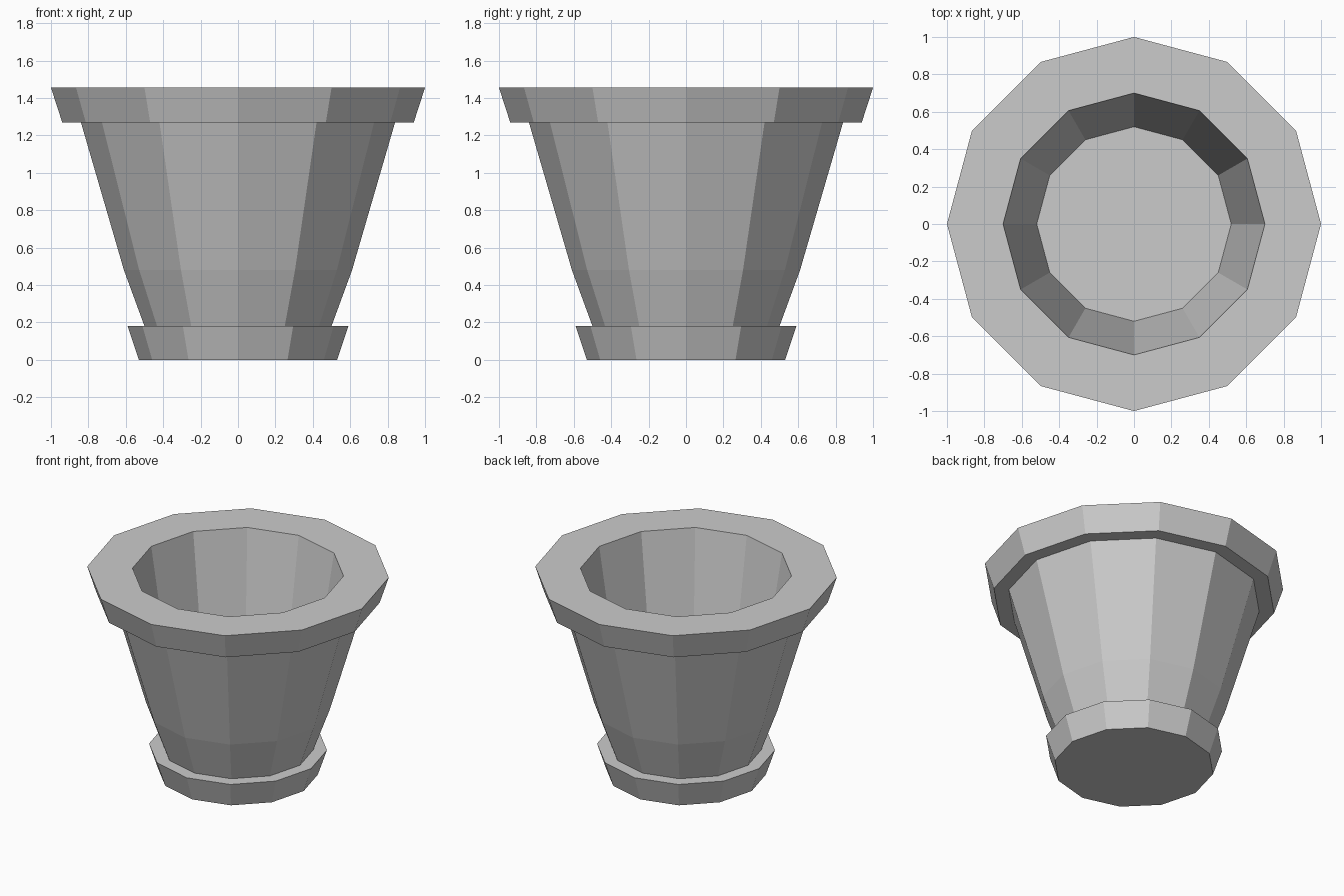
import bpy, bmesh
from math import cos, sin, tau

if "Cube" in bpy.data.objects:
    bpy.data.objects.remove(bpy.data.objects["Cube"])

SIDES = 12

# Half profile (radius, height): foot, tapered wall, rim, hollow inside
profile = [
    (0.53, 0.0), (0.59, 0.18), (0.50, 0.18),
    (0.61, 0.48), (0.84, 1.27),
    (0.94, 1.27), (1.0, 1.455),
    (0.70, 1.455), (0.52, 0.33),
]


def lathe(name, points):
    bm = bmesh.new()
    rings = [[bm.verts.new((r * cos(tau * i / SIDES), r * sin(tau * i / SIDES), z))
              for i in range(SIDES)] for r, z in points]
    for low, high in zip(rings, rings[1:]):
        for i in range(SIDES):
            j = (i + 1) % SIDES
            bm.faces.new((low[i], low[j], high[j], high[i]))
    # Underside and inner floor
    bm.faces.new(rings[0][::-1])
    bm.faces.new(rings[-1])
    bmesh.ops.recalc_face_normals(bm, faces=bm.faces)
    mesh = bpy.data.meshes.new(name)
    bm.to_mesh(mesh)
    bm.free()
    obj = bpy.data.objects.new(name, mesh)
    bpy.context.collection.objects.link(obj)
    return obj


# Flower pot
lathe("flower_pot", profile)
